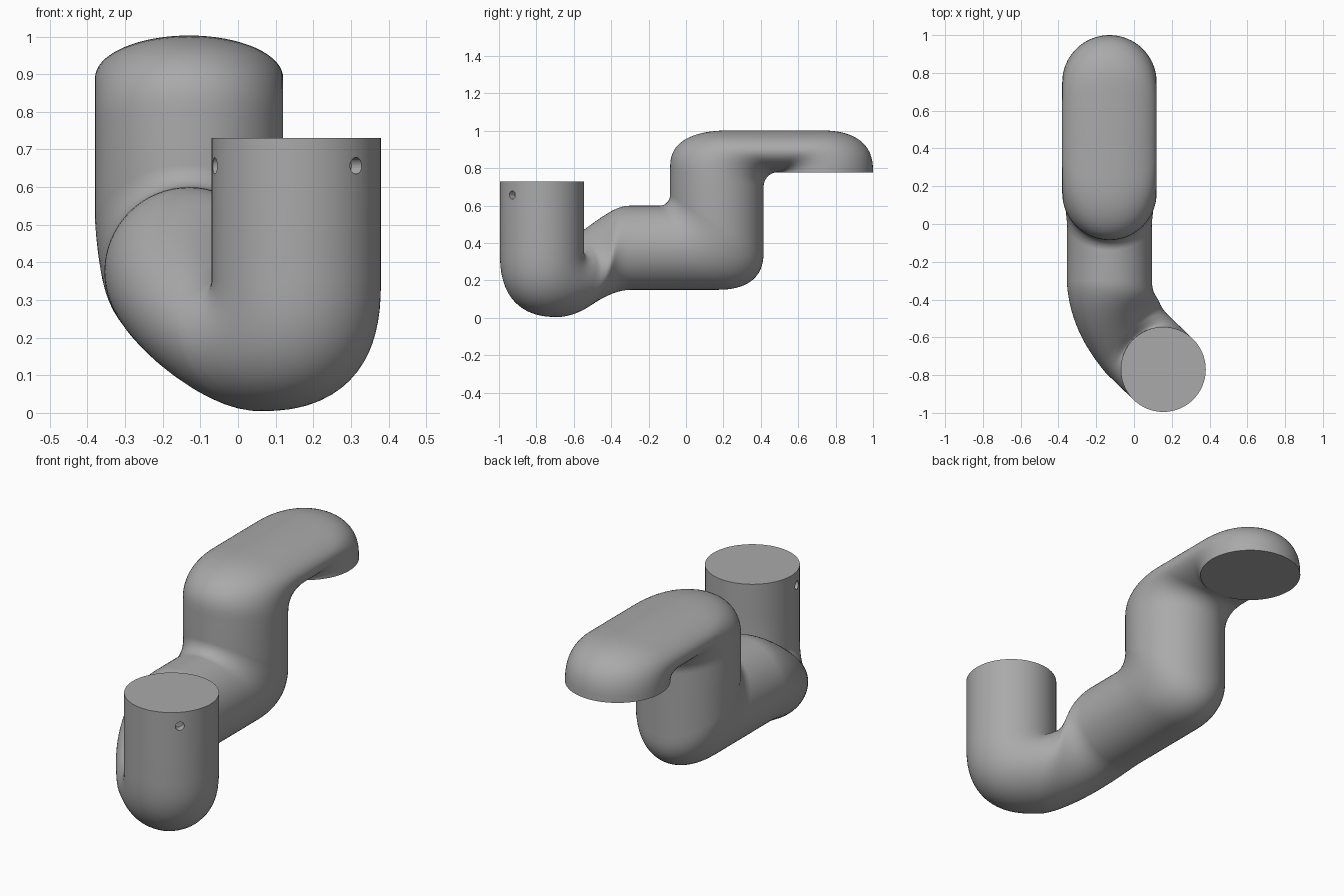
import bpy, bmesh, math
from mathutils import Vector

if "Cube" in bpy.data.objects:
    bpy.data.objects.remove(bpy.data.objects["Cube"], do_unlink=True)

SIDES = 64
BACK_X = -0.13
R_FRONT, R_BACK = 0.225, 0.25
FRONT = Vector((0.155, -0.77, 0))
YAW = math.radians(45)

grey = bpy.data.materials.new("plain grey")
grey.use_nodes = True
grey.diffuse_color = (0.4, 0.4, 0.4, 1)
grey.node_tree.nodes["Principled BSDF"].inputs["Base Color"].default_value = (0.4, 0.4, 0.4, 1)

sections = []   # each: one side point, opposite side point, yaw, half width


def rounded(s, c, e, t, power):
    """Superellipse corner from s to e around the corner point c."""
    o = s + e - c
    a = t * math.pi / 2
    return o + (s - o) * max(math.cos(a), 0) ** power + (e - o) * math.sin(a) ** power


def elbow(outer, inner, yaw, w0, w1, flip=False, steps=16):
    for i in range(steps + 1):
        t = i / steps
        p, q = rounded(*outer, t, 0.78), rounded(*inner, t, 1)
        if flip:
            p, q = q, p
        sections.append((p, q, yaw, w0 + (w1 - w0) * t))


def bezier(p, t):
    s = 1 - t
    return p[0] * s**3 + p[1] * 3 * s * s * t + p[2] * 3 * s * t * t + p[3] * t**3


def yz(*pairs):
    return [Vector((BACK_X, y, z)) for y, z in pairs]


def pts(*coords):
    return [Vector(c) for c in coords]


# Upright front socket
reach = Vector((math.sin(YAW), -math.cos(YAW), 0)) * R_FRONT
for z in (0.73, 0.55):
    up = Vector((0, 0, z))
    sections.append((FRONT + reach + up, FRONT - reach + up, YAW, R_FRONT))

# Front elbow
fo, fi = FRONT + reach, FRONT - reach
up = Vector((0, 0, 0.36))
elbow([fo + up, fo, Vector((0.05, -0.68, 0.005))],
      [fi + up, fi + up * 0.97, Vector((-0.03, -0.58, 0.40))], YAW, R_FRONT, R_FRONT)

# Rising turn into the straight run
low = pts((0.05, -0.68, 0.005), (-0.05, -0.58, 0.015), (BACK_X, -0.42, 0.15), (BACK_X, -0.3, 0.15))
high = pts((-0.03, -0.58, 0.40), (-0.06, -0.52, 0.46), (BACK_X, -0.42, 0.6), (BACK_X, -0.3, 0.6))
for i in range(1, 17):
    t = i / 16
    sections.append((bezier(low, t), bezier(high, t), YAW * (1 - t * t * (3 - 2 * t)), R_FRONT))

# Lower back elbow, upper elbow and the downturned end
elbow(yz((0.15, 0.15), (0.415, 0.15), (0.415, 0.36)),
      yz((-0.14, 0.6), (-0.085, 0.6), (-0.085, 0.66)), 0, R_FRONT, R_BACK)
elbow(yz((-0.085, 0.8), (-0.085, 1.0), (0.25, 1.003)),
      yz((0.415, 0.7), (0.415, 0.775), (0.485, 0.778)), 0, R_BACK, R_BACK, True)
elbow(yz((0.7, 1.003), (1.0, 1.003), (1.0, 0.778)),
      yz((0.49, 0.778), (0.495, 0.778), (0.5, 0.778)), 0, R_BACK, R_BACK, True)

# Skin the sections into one closed pipe
bm = bmesh.new()
rings = []
for p, q, yaw, w in sections:
    mid, u = (p + q) / 2, (p - q) / 2
    v = Vector((math.cos(yaw), math.sin(yaw), 0)) * w
    rings.append([bm.verts.new(mid + u * math.cos(a) + v * math.sin(a))
                  for a in (2 * math.pi * k / SIDES for k in range(SIDES))])
for r0, r1 in zip(rings, rings[1:]):
    for k in range(SIDES):
        n = (k + 1) % SIDES
        bm.faces.new((r0[k], r0[n], r1[n], r1[k]))
bm.faces.new(rings[0])
bm.faces.new(rings[-1])
bmesh.ops.recalc_face_normals(bm, faces=bm.faces)
mesh = bpy.data.meshes.new("bent_pipe")
bm.to_mesh(mesh)
bm.free()
mesh.materials.append(grey)
pipe = bpy.data.objects.new("bent_pipe", mesh)
bpy.context.collection.objects.link(pipe)

# Two small screw holes in the socket wall
for angle in (-45, 195):
    a = math.radians(angle)
    out = Vector((math.cos(a), math.sin(a), 0))
    bpy.ops.mesh.primitive_cylinder_add(vertices=24, radius=0.022, depth=0.08,
        location=FRONT + out * R_FRONT + Vector((0, 0, 0.657)),
        rotation=(0, math.pi / 2, a))
    cutter = bpy.context.object
    cutter.name = "screw_hole_cutter"
    cutter.data.materials.append(grey)
    cutter.hide_render = True
    cutter.hide_set(True)
    cut = pipe.modifiers.new("screw_hole", "BOOLEAN")
    cut.operation = "DIFFERENCE"
    cut.object = cutter

bpy.ops.object.select_all(action="DESELECT")
pipe.select_set(True)
bpy.context.view_layer.objects.active = pipe
bpy.ops.object.shade_smooth_by_angle(angle=math.radians(40))
